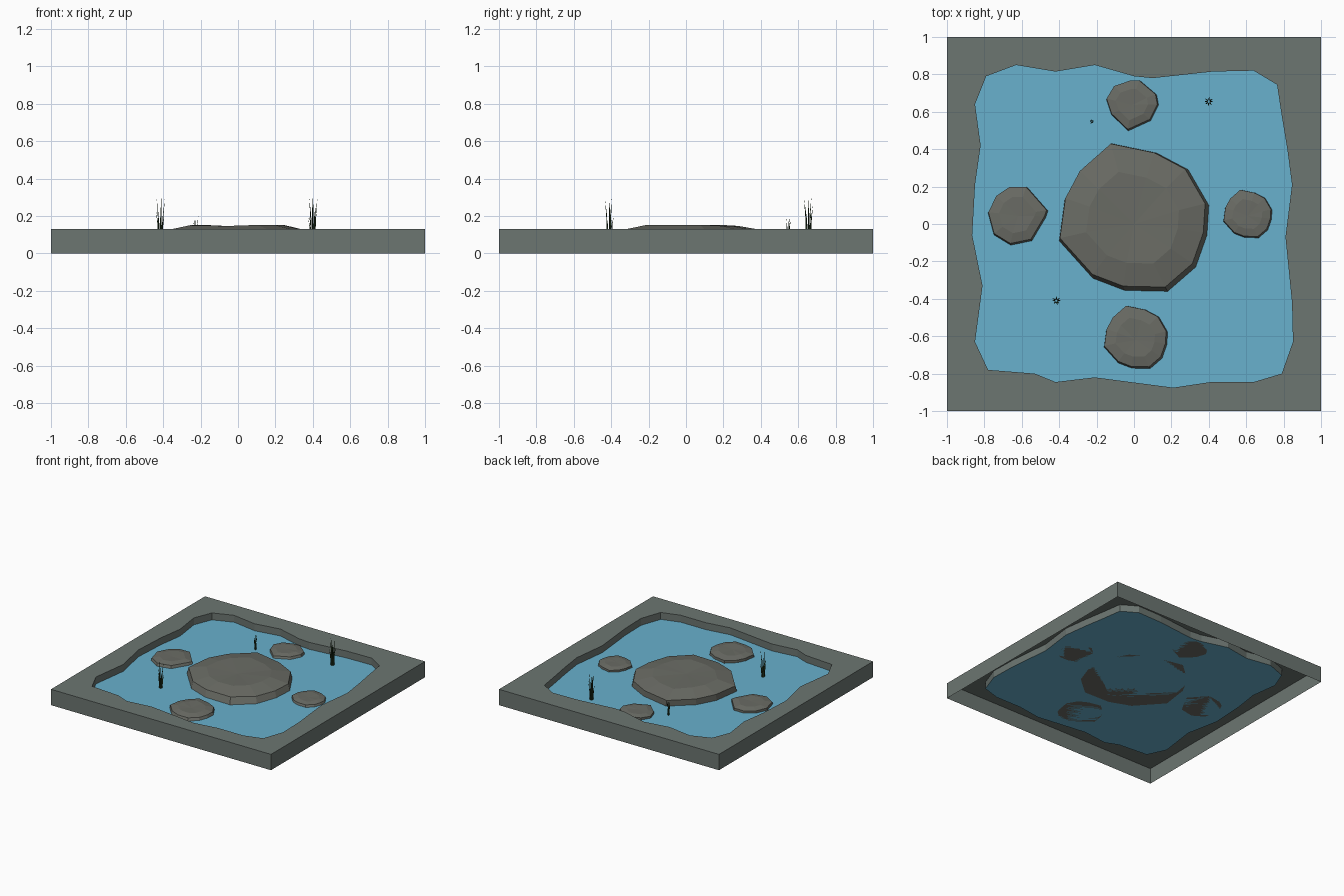
import bpy, bmesh, math, random
from mathutils import Vector

if "Cube" in bpy.data.objects:
    bpy.data.objects.remove(bpy.data.objects["Cube"])

random.seed(4)
RIM_Z, WATER_Z = 0.13, 0.073


def material(name, rgb):
    m = bpy.data.materials.new(name)
    m.diffuse_color = (*rgb, 1)
    m.use_nodes = True
    m.node_tree.nodes["Principled BSDF"].inputs["Base Color"].default_value = m.diffuse_color
    return m


def finish(bm, name, mat, recalc=True):
    if recalc:
        bmesh.ops.recalc_face_normals(bm, faces=bm.faces[:])
    me = bpy.data.meshes.new(name)
    bm.to_mesh(me)
    bm.free()
    ob = bpy.data.objects.new(name, me)
    bpy.context.collection.objects.link(ob)
    me.materials.append(mat)
    return ob


def ring(bm, pts, z):
    return [bm.verts.new((x, y, z)) for x, y in pts]


def bridge(bm, a, b):
    n = len(a)
    for i in range(n):
        j = (i + 1) % n
        bm.faces.new((a[i], a[j], b[j], b[i]))


def loop_edges(bm, r):
    return [bm.edges.get((r[i], r[i - 1])) for i in range(len(r))]


bank_mat = material("bank", (0.15, 0.18, 0.165))
stone_mat = material("stone", (0.145, 0.15, 0.13))
water_mat = material("water", (0.14, 0.44, 0.61))
reed_mat = material("reed", (0.02, 0.045, 0.015))

# Shoreline, clockwise from the back left
shore = [(-.79, .79), (-.63, .85), (-.42, .815), (-.21, .85), (0, .79), (.1, .78),
         (.42, .815), (.64, .82), (.765, .745), (.79, .58), (.82, .40), (.845, .21),
         (.81, -.07), (.845, -.42), (.85, -.63), (.79, -.80), (.64, -.845),
         (.41, -.845), (.21, -.875), (-.21, -.82), (-.42, -.845), (-.53, -.80),
         (-.78, -.78), (-.85, -.63), (-.81, -.33), (-.865, -.06), (-.85, .21),
         (-.82, .42), (-.85, .64)]
square = [(-1, 1), (1, 1), (1, -1), (-1, -1)]

# Square bank: outer walls, flat top with the pond hole, inner walls; open below
bm = bmesh.new()
outer = ring(bm, square, RIM_Z)
inner = ring(bm, shore, RIM_Z)
bridge(bm, ring(bm, square, 0), outer)
bridge(bm, inner, ring(bm, shore, WATER_Z))
bmesh.ops.triangle_fill(bm, use_beauty=True, normal=(0, 0, 1),
                        edges=loop_edges(bm, outer) + loop_edges(bm, inner))
bmesh.ops.recalc_face_normals(bm, faces=bm.faces[:])
top = next(f for f in bm.faces if abs(f.normal.z) > 0.9)
if top.normal.z < 0:
    bmesh.ops.reverse_faces(bm, faces=bm.faces[:])
finish(bm, "bank", bank_mat, recalc=False)

# Water sheet
bm = bmesh.new()
bm.faces.new(ring(bm, shore[::-1], WATER_Z))
finish(bm, "water", water_mat, recalc=False)

# Stones: outline shapes in the size of the large stone
shape_a = [(-.12, .43), (.12, .38), (.29, .29), (.40, .10), (.39, -.06), (.33, -.23),
           (.18, -.36), (-.05, -.355), (-.22, -.29), (-.40, -.09), (-.37, .13), (-.29, .28)]
shape_b = [(-.11, .40), (.12, .40), (.41, .07), (.38, -.02), (.19, -.34),
           (-.10, -.40), (-.33, -.26), (-.41, .04), (-.30, .27)]
shape_c = [(-.02, .38), (.12, .38), (.38, .16), (.41, 0), (.29, -.24),
           (-.06, -.40), (-.32, -.15), (-.40, .09), (-.28, .29)]


def stone(name, shape, center, s):
    cx, cy = center
    bm = bmesh.new()
    prev = ring(bm, [(cx + x * s, cy + y * s) for x, y in shape], WATER_Z)
    bm.faces.new(prev)
    # edge ring, then shoulder ring
    for k, h, jit in ((0.97, 0.050, 0.004), (0.62, 0.077, 0.004)):
        r = ring(bm, [(cx + (x * k - .008) * s, cy + (y * k + .012) * s)
                      for x, y in shape], 0)
        for v in r:
            v.co.z = WATER_Z + (h + random.uniform(-jit, jit)) * s
        bridge(bm, prev, r)
        prev = r
    # slightly sunken top
    mid = bm.verts.new((cx, cy, WATER_Z + 0.071 * s))
    for i in range(len(prev)):
        bm.faces.new((prev[i - 1], prev[i], mid))
    finish(bm, name, stone_mat)


stone("centre_stone", shape_a, (0, 0), 1)
stone("front_stone", shape_a, (.01, -.62), .425)
stone("right_stone", shape_a, (.608, .043), .325)
stone("left_stone", shape_b, (-.62, .043), .39)
stone("back_stone", shape_c, (-.01, .636), .345)


# Reed clumps: thin tapering blades leaning outwards
def reeds(name, x, y, height, spread, blades=8):
    bm = bmesh.new()
    w = 0.16 * spread
    for i in range(blades):
        a = math.tau * i / blades + random.uniform(-.2, .2)
        d = Vector((math.cos(a), math.sin(a), 0))
        side = Vector((-d.y, d.x, 0)) * w
        h = height * (1 if i % 3 == 0 else random.uniform(.5, .9))
        base = Vector((x, y, WATER_Z)) + d * spread * .3
        mid = base + d * spread * .25 + Vector((0, 0, h * .6))
        tip = base + d * spread * .7 + Vector((0, 0, h))
        p = [bm.verts.new(c) for c in (base - side, base + side, base + d * w * 1.5,
                                       mid - side * .8, mid + side * .8, mid + d * w, tip)]
        for j in range(3):
            q = ((0, 1), (1, 2), (2, 0))[j]
            bm.faces.new((p[q[0]], p[q[1]], p[q[1] + 3], p[q[0] + 3]))
            bm.faces.new((p[q[0] + 3], p[q[1] + 3], p[6]))
    finish(bm, name, reed_mat)


reeds("reeds_front_left", -.415, -.41, .22, .024)
reeds("reeds_back_right", .40, .655, .225, .025)
reeds("reeds_back_left", -.225, .547, .13, .013)
